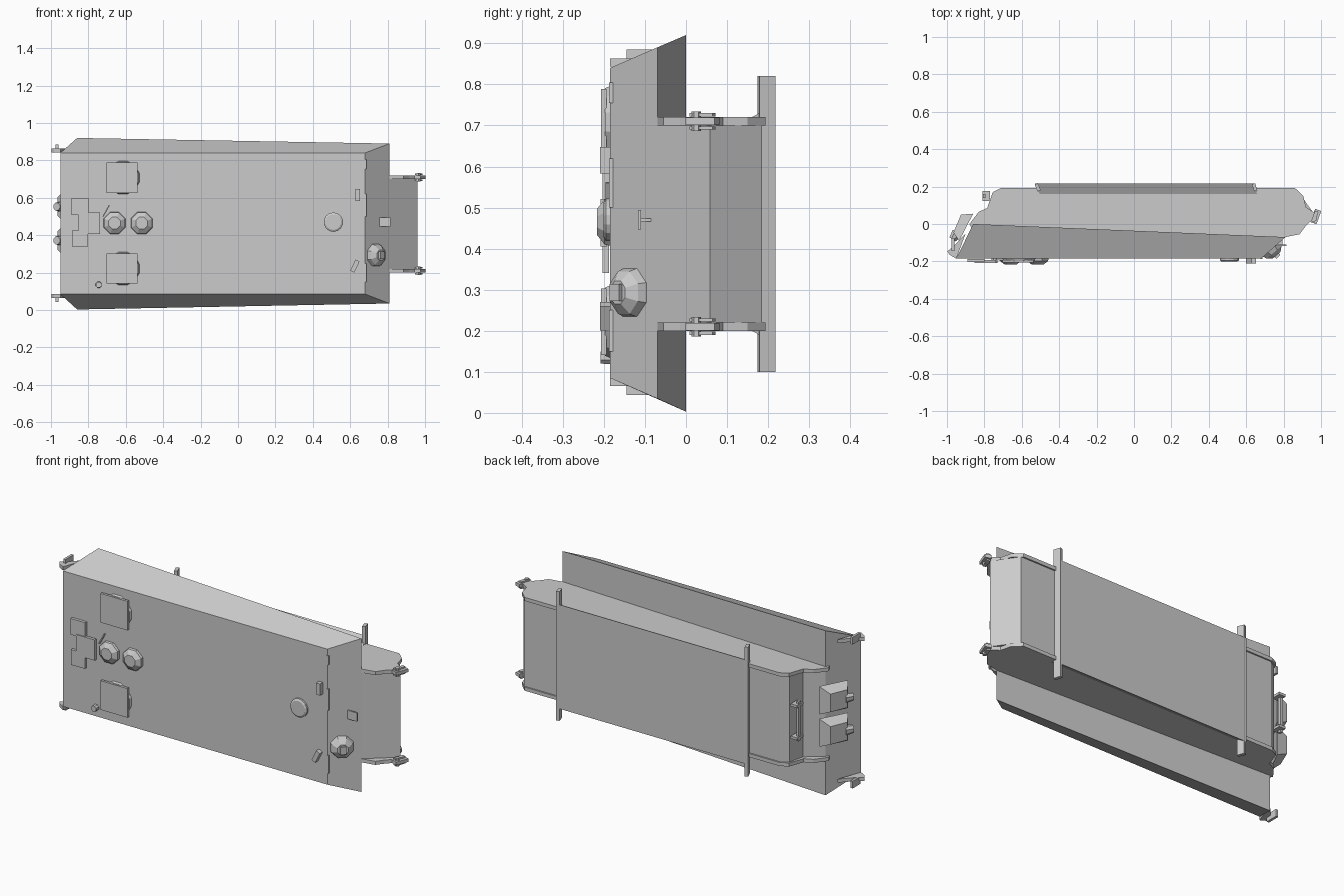
import bpy, bmesh, math
from mathutils import Vector, Matrix

cube = bpy.data.objects.get("Cube")
if cube:
    bpy.data.objects.remove(cube, do_unlink=True)

grey = bpy.data.materials.new("plain_grey")
grey.use_nodes = True
grey.diffuse_color = (0.6, 0.6, 0.6, 1)
grey.node_tree.nodes["Principled BSDF"].inputs["Base Color"].default_value = (0.6, 0.6, 0.6, 1)

MID = 0.46  # centre line of the width


def finish(name, bm):
    bmesh.ops.recalc_face_normals(bm, faces=bm.faces)
    mesh = bpy.data.meshes.new(name)
    bm.to_mesh(mesh)
    bm.free()
    mesh.materials.append(grey)
    obj = bpy.data.objects.new(name, mesh)
    bpy.context.collection.objects.link(obj)
    return obj


def loft(name, a, b):
    """Solid between two matching outlines."""
    bm = bmesh.new()
    va = [bm.verts.new(p) for p in a]
    vb = [bm.verts.new(p) for p in b]
    bm.faces.new(va)
    bm.faces.new(vb)
    for i in range(len(va)):
        j = (i + 1) % len(va)
        bm.faces.new((va[i], va[j], vb[j], vb[i]))
    return finish(name, bm)


def prism(name, outline, z0, z1):
    return loft(name, [(x, y, z0) for x, y in outline], [(x, y, z1) for x, y in outline])


def box(name, centre, size, angle=0, axis='Z'):
    bm = bmesh.new()
    m = Matrix.Translation(centre) @ Matrix.Rotation(angle, 4, axis) @ Matrix.Diagonal((*size, 1))
    bmesh.ops.create_cube(bm, size=1, matrix=m)
    return finish(name, bm)


def turned(name, centre, axis, steps, sides=8):
    """Stack of rings (radius, height) around an axis."""
    bm = bmesh.new()
    m = Matrix.Translation(centre) @ Vector(axis).to_track_quat('Z', 'Y').to_matrix().to_4x4()
    rings = []
    for r, h in steps:
        turns = [math.tau * (i + 0.5) / sides for i in range(sides)]
        rings.append([bm.verts.new(m @ Vector((r * math.cos(t), r * math.sin(t), h))) for t in turns])
    bm.faces.new(rings[0])
    bm.faces.new(rings[-1])
    for p, q in zip(rings, rings[1:]):
        for i in range(sides):
            j = (i + 1) % sides
            bm.faces.new((p[i], p[j], q[j], q[i]))
    return finish(name, bm)


OUT = (0, -1, 0)  # outward direction of the roof

# Upper hull with flared sides
loft("upper_hull",
     [(-0.95, -0.185, 0.085), (0.68, -0.185, 0.085), (0.68, -0.185, 0.84), (-0.95, -0.185, 0.84)],
     [(-0.86, 0, 0.003), (0.81, -0.07, 0.035), (0.81, -0.07, 0.89), (-0.86, 0, 0.92)])

# Lower hull, nose and side plates
prism("lower_hull", [(-0.87, -0.03), (0.81, -0.07), (0.96, 0.058), (0.87, 0.185),
                     (-0.71, 0.185), (-0.75, 0.16), (-0.77, 0.07), (-0.86, 0)], 0.22, 0.70)
side = [(-0.87, -0.02), (0.81, -0.07), (0.885, -0.055), (0.915, -0.015), (0.965, 0.035),
        (0.965, 0.06), (0.92, 0.09), (0.905, 0.15), (0.86, 0.193), (-0.71, 0.193), (-0.755, 0.17),
        (-0.785, 0.085), (-0.83, 0.065), (-0.88, 0)]
for label, z in (("left", 0.70), ("right", 0.20)):
    prism(label + "_side_plate", side, z, z + 0.02)

# Belly pan and its cross bars
loft("belly_pan",
     [(-0.50, 0.15, 0.205), (0.66, 0.15, 0.205), (0.66, 0.15, 0.715), (-0.50, 0.15, 0.715)],
     [(-0.53, 0.217, 0.17), (0.645, 0.217, 0.17), (0.645, 0.217, 0.75), (-0.53, 0.217, 0.75)])
for label, x, lean in (("rear", -0.515, 0.4), ("front", 0.645, 0.3)):
    box(label + "_cross_bar", (x, 0.196, MID), (0.018, 0.04, 0.72), lean)

# Roof hatches: round base under a square lid
for label, z in (("left", 0.708), ("right", 0.222)):
    turned(label + "_hatch_base", (-0.615, -0.183, z), OUT, [(0.092, 0), (0.086, 0.014)], 12)
    box(label + "_hatch_lid", (-0.62, -0.2, z), (0.165, 0.014, 0.162))

# Roof domes
for label, x in (("rear", -0.66), ("front", -0.515)):
    turned(label + "_roof_dome", (x, -0.183, 0.465), OUT, [(0.063, 0), (0.06, 0.015), (0.034, 0.034)])

# Stepped roof plates
for label, x, z, s, y in (("upper", -0.845, 0.553, 0.09, -0.195), ("lower", -0.845, 0.383, 0.085, -0.195),
                          ("middle", -0.795, 0.463, 0.115, -0.2)):
    box(label + "_roof_plate", (x, y, z), (s, 0.016, s))

# Small roof fittings
turned("roof_cap", (0.51, -0.183, 0.47), OUT, [(0.052, 0), (0.052, 0.012), (0.042, 0.018)], 14)
turned("aerial_socket", (-0.745, -0.183, 0.135), OUT, [(0.018, 0), (0.016, 0.025)], 8)
box("roof_rib", (-0.705, -0.19, 0.53), (0.006, 0.012, 0.07), 0.5, 'Y')
box("left_periscope", (0.64, -0.195, 0.615), (0.024, 0.03, 0.065))
box("right_periscope", (0.625, -0.195, 0.235), (0.024, 0.03, 0.065), 0.45, 'Y')
for z, length in ((0.78, 0.05), (0.56, 0.12), (0.2, 0.1)):
    box("roof_seam", (0.682, -0.182, z), (0.012, 0.012, length))

# Ball mount and bracket on the sloped front plate
SLOPE = (0.66, -0.75, 0)
turned("ball_mount", (0.735, -0.135, 0.293), SLOPE, [(0.064, 0), (0.056, 0.022), (0.03, 0.042)])
box("ball_port", (0.765, -0.168, 0.293), (0.03, 0.02, 0.042), math.radians(48))
box("front_bracket", (0.785, -0.113, 0.47), (0.06, 0.008, 0.048))
box("front_bracket_stem", (0.78, -0.1, 0.47), (0.03, 0.03, 0.008))

# Exhaust boxes with tail pipes on the rear plate
for label, z in (("left", 0.553), ("right", 0.372)):
    base = [(-0.935, -0.09), (-0.86, 0.055)]
    tip = [(-0.965, -0.045), (-0.925, 0.05)]
    ring = lambda ends, h: [(*ends[0], z - h), (*ends[1], z - h), (*ends[1], z + h), (*ends[0], z + h)]
    loft(label + "_exhaust_box", ring(base, 0.078), ring(tip, 0.05))
    turned(label + "_tail_pipe", (-0.945, -0.045, z), (-0.55, -0.83, 0), [(0.03, 0), (0.022, 0.045)])

# Grab rail on the lower rear plate
box("rear_rail", (-0.80, 0.15, MID), (0.014, 0.02, 0.22))
for z in (0.37, 0.55):
    box("rear_rail_post", (-0.79, 0.15, z), (0.04, 0.055, 0.014))

# Towing lugs and shackles
for label, z in (("left", 0.71), ("right", 0.21)):
    box(label + "_front_shackle", (0.972, 0.04, z), (0.035, 0.075, 0.018), -0.35)
    turned(label + "_front_pin", (0.965, 0.025, z - 0.024), (0, 0, 1), [(0.012, 0), (0.012, 0.048)], 6)
    for s in (-1, 1):
        box(label + "_shackle_arm", (0.967, 0.04, z + s * 0.016), (0.02, 0.06, 0.008), -0.35)
for label, z, s in (("left", 0.853, 1), ("right", 0.075, -1)):
    lug = [(-0.90, -0.05), (-0.95, -0.185), (-0.985, -0.165), (-0.998, -0.145), (-0.97, -0.125)]
    prism(label + "_rear_lug", lug, z - 0.01, z + 0.01)
    box(label + "_rear_shackle", (-0.968, -0.11, z + s * 0.012), (0.014, 0.07, 0.04))
